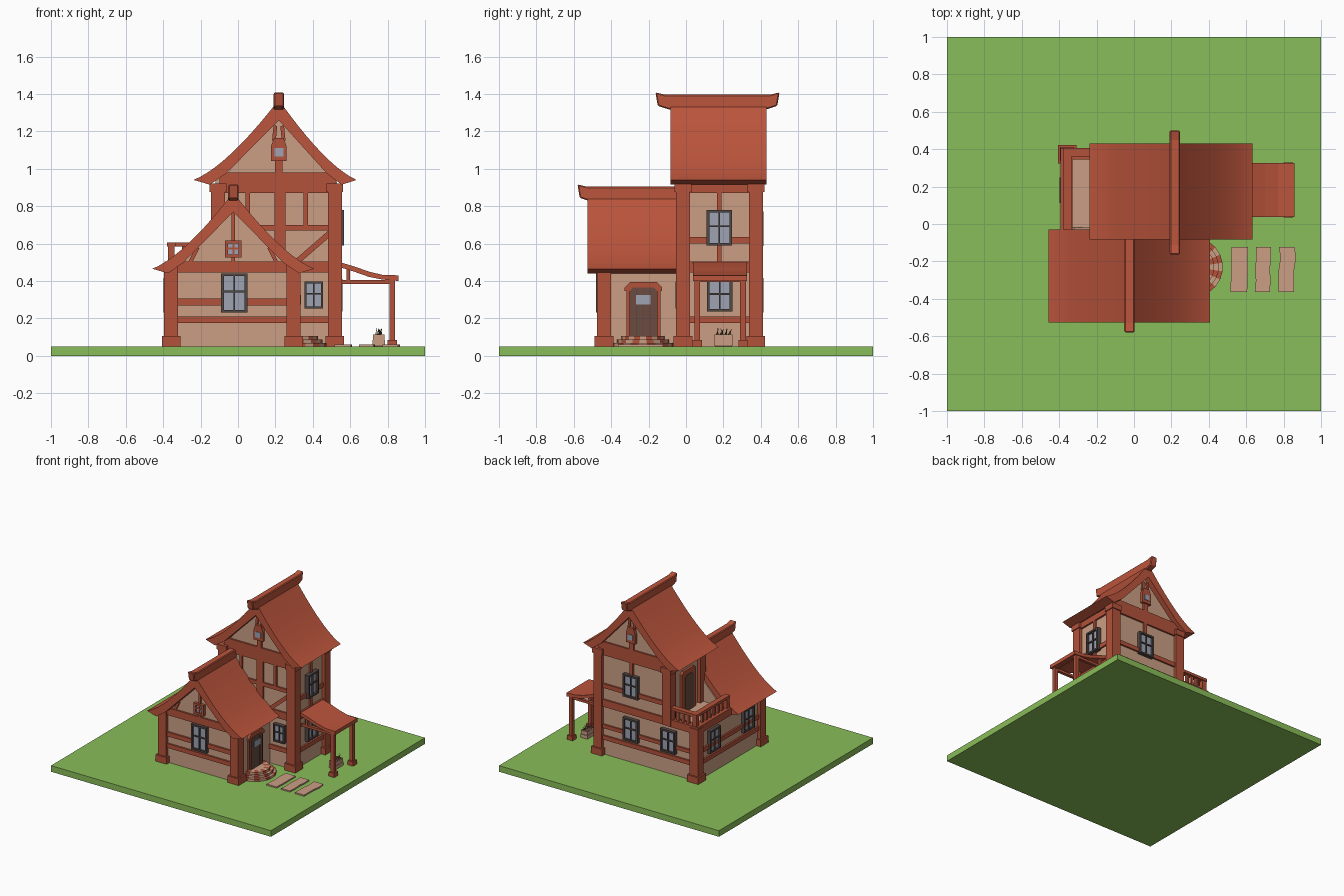
import bpy, bmesh, math, random
from mathutils import Matrix, Vector

if "Cube" in bpy.data.objects:
    bpy.data.objects.remove(bpy.data.objects["Cube"])
random.seed(3)

def material(name, c):
    m = bpy.data.materials.new(name)
    m.diffuse_color = (*c, 1)
    m.use_nodes = True
    m.node_tree.nodes["Principled BSDF"].inputs["Base Color"].default_value = m.diffuse_color
    return m

RED = material("red_timber", (0.45, 0.085, 0.043))
ROOF = material("roof_red", (0.50, 0.09, 0.045))
TAN = material("plaster", (0.60, 0.345, 0.235))
GREEN = material("grass", (0.25, 0.51, 0.10))
DARK = material("dark_frame", (0.085, 0.065, 0.06))
BROWN = material("door_brown", (0.15, 0.07, 0.05))
GLASS = material("glass", (0.34, 0.37, 0.45))
LEAF = material("plant", (0.12, 0.10, 0.03))
I = Matrix()
T = Matrix.Translation

def finish(name, bm, mat, M):
    bm.transform(M)
    bmesh.ops.recalc_face_normals(bm, faces=bm.faces)
    me = bpy.data.meshes.new(name)
    bm.to_mesh(me)
    bm.free()
    me.materials.append(mat)
    ob = bpy.data.objects.new(name, me)
    bpy.context.collection.objects.link(ob)
    return ob

def boxes(name, lst, mat, M=I):
    """Each entry is x0, x1, y0, y1, z0, z1."""
    bm = bmesh.new()
    for x0, x1, y0, y1, z0, z1 in lst:
        S = Matrix.Diagonal((x1 - x0, y1 - y0, z1 - z0, 1))
        bmesh.ops.create_cube(bm, size=1, matrix=T(((x0+x1)/2, (y0+y1)/2, (z0+z1)/2)) @ S)
    return finish(name, bm, mat, M)

def prism(name, pts, y0, y1, mat, M=I):
    """Extrude an x-z outline along y."""
    bm = bmesh.new()
    a = [bm.verts.new((x, y0, z)) for x, z in pts]
    b = [bm.verts.new((x, y1, z)) for x, z in pts]
    bm.faces.new(a)
    bm.faces.new(b[::-1])
    for i in range(len(a)):
        j = (i + 1) % len(a)
        bm.faces.new((a[i], b[i], b[j], a[j]))
    return finish(name, bm, mat, M)

def face(side, d):
    """Local frame of a wall: outward is local -y, at coordinate d."""
    ang, off = {"front": (0, (0, d, 0)), "right": (90, (d, 0, 0)),
                "back": (180, (0, d, 0)), "left": (-90, (d, 0, 0))}[side]
    return T(off) @ Matrix.Rotation(math.radians(ang), 4, 'Z')

def strips(name, M, lst, d=0.014):
    boxes(name, [(a, b, -d, 0.01, c, e) for a, b, c, e in lst], RED, M)

def brace(name, M, p, q, w=0.03):
    p, q = Vector(p), Vector(q)
    n = (q - p).orthogonal().normalized() * w / 2
    prism(name, [p + n, q + n, q - n, p - n], -0.012, 0.01, RED, M)

def window(name, M, x, z, w, h, mat=DARK, f=0.014, d=0.03):
    a, b, c, e = x - w/2, x + w/2, z - h/2, z + h/2
    boxes(name + "_frame", [(a, a+f, -d, 0.01, c, e), (b-f, b, -d, 0.01, c, e),
          (a+f, b-f, -d, 0.01, c, c+f), (a+f, b-f, -d, 0.01, e-f, e),
          (x-f/3, x+f/3, -d*.8, 0.01, c+f, e-f),
          (a+f, b-f, -d*.8, 0.01, z+h*.04-f/3, z+h*.04+f/3)], mat, M)
    boxes(name + "_glass", [(a+f, b-f, -d*.5, 0.005, c+f, e-f)], GLASS, M)

# ground and plaster walls
boxes("ground", [(-1, 1, -1, 1, 0, .05)], GREEN)
boxes("wing_walls", [(-.37, .31, -.452, .05, .05, .48)], TAN)
boxes("tower_ground_floor", [(-.37, .53, -.025, .385, .05, .48)], TAN)
boxes("tower_upper_floor", [(-.12, .53, -.025, .385, .45, .95)], TAN)

# corner posts with bases and capitals
def post(name, x, y, z0, z1, base=True):
    w = .0375
    l = [(x-w, x+w, y-w, y+w, z0, z1)]
    if base:
        l.append((x-.05, x+.05, y-.05, y+.05, .05, .105))
    if z1 > .8:
        l.append((x-.045, x+.045, y-.045, y+.045, .875, .92))
    boxes(name, l, RED)

for x, y in ((-.3575, -.438), (.2975, -.438), (-.3575, .3735)):
    post("low_corner_post", x, y, .05, .49)
for y in (-.0165, .3735):
    post("tower_right_post", .5175, y, .05, .91)
    post("tower_left_post", -.1075, y, .45, .91, False)

# horizontal beams and timber strips
WF, WR, WL = face("front", -.452), face("right", .31), face("left", -.37)
TF, TR, TB, TL = face("front", -.025), face("right", .53), face("back", .385), face("left", -.12)
strips("wing_front_timber", WF, [(-.36, .3, .445, .505), (-.36, .3, .27, .305), (-.36, .3, .175, .21)])
strips("wing_left_timber", WL, [(-.37, .45, .445, .5), (-.37, .45, .27, .305), (-.37, .45, .175, .21)])
strips("wing_right_timber", WR, [(-.44, 0, .44, .5)])
strips("tower_front_timber", TF, [(-.1, .52, .87, .98), (-.1, .52, .67, .70), (.195, .255, .5, .87),
       (.35, .375, .70, .87), (.04, .065, .70, .87), (.3, .52, .445, .505), (.3, .52, .175, .21)])
brace("tower_front_brace_right", TF, (.30, .49), (.49, .655))
brace("tower_front_brace_left", TF, (.14, .49), (-.07, .655))
strips("tower_right_timber", TR, [(0, .36, .87, .92), (0, .36, .60, .635), (0, .36, .445, .505),
       (0, .36, .175, .21), (.165, .19, .5, .6), (.165, .19, .77, .88)])
strips("tower_back_timber", TB, [(-.52, .1, .87, .98), (-.52, .1, .60, .635), (-.52, .36, .445, .505),
       (-.52, .36, .27, .3), (-.52, .36, .175, .21), (-.235, -.205, .77, .88)])
strips("tower_left_timber", TL, [(-.37, .02, .87, .92)])

# swept gable roofs
OUT = [((1-t)**2 + 2*t*(1-t)*.60, 2*t*(1-t)*.18 + t*t*1.02) for t in [i/10 for i in range(11)]]
INN = [(0, .76), (.62, .08), (.81, -.06)]

def roof(name, cx, wl, wr, z, H, y0, y1):
    pts = [(cx + s*wr, z + h*H) for s, h in OUT]
    pts += [(cx - s*wl, z + h*H) for s, h in OUT[-2::-1]]
    pts += [(cx - s*wl, z + h*H) for s, h in INN[::-1]]
    pts += [(cx + s*wr, z + h*H) for s, h in INN[1:]]
    pts = [p for i, p in enumerate(pts) if p not in pts[:i]]
    ob = prism(name, pts, y0, y1, ROOF)
    for p in ob.data.polygons:
        p.use_smooth = len(p.vertices) == 4
    ob.data.set_sharp_from_angle(angle=math.radians(30))

def ridge(name, cx, y0, y1, z):
    # ridge beam with upturned ends and softened edges
    pts = [(y0+.012, z+.02), (y0, z+.092), (y0+.05, z+.08), (y1-.05, z+.08),
           (y1, z+.092), (y1-.012, z+.02), (y1-.075, z), (y0+.075, z)]
    ob = prism(name, pts, -.0275, .0275, ROOF, T((cx, 0, 0)) @ Matrix.Rotation(math.pi/2, 4, 'Z'))
    mod = ob.modifiers.new("bevel", 'BEVEL')
    mod.width, mod.segments = .006, 1

roof("tower_roof", .218, .455, .416, .94, .42, -.083, .43)
roof("wing_roof", -.025, .432, .432, .465, .40, -.527, -.03)
ridge("tower_ridge", .218, -.163, .50, 1.316)
ridge("wing_ridge", -.025, -.58, .02, .824)
prism("tower_gables", [(-.10, .93), (.52, .93), (.218, 1.28)], -.025, .385, TAN)
prism("wing_gable", [(-.33, .47), (.28, .47), (-.025, .79)], -.452, -.02, TAN)

# gable timbers and attic windows
for nm, M, c in (("front", TF, .218), ("back", TB, -.218)):
    prism(nm + "_attic_surround", [(c-.042, 1.04), (c+.042, 1.04), (c+.042, 1.12), (c+.025, 1.165),
          (c-.025, 1.165), (c-.042, 1.12)], -.025, .01, RED, M)
    boxes(nm + "_attic_glass", [(c-.024, c+.024, -.03, 0, 1.065, 1.11)], GLASS, M)
    strips(nm + "_attic_king_post", M, [(c-.02, c+.02, .97, 1.05)])
    for s in (-1, 1):
        brace(nm + "_attic_prong", M, (c+s*.026, 1.15), (c+s*.018, 1.23), .02)
strips("wing_king_post", WF, [(-.034, -.016, .6, .79), (-.034, -.016, .49, .54)])
for s in (-1, 1):
    brace("wing_gable_brace", WF, (-.025+s*.23, .50), (-.025+s*.19, .58), .02)
window("wing_attic_window", WF, -.025, .57, .09, .09, RED, .016, .025)

# windows
window("wing_front_window", WF, -.02, .335, .14, .21)
window("tower_front_window", TF, .405, .325, .10, .145, f=.011)
window("right_upper_window", TR, .178, .685, .135, .19, d=.036)
window("right_lower_window", TR, .18, .323, .135, .175)
for n, x, z in (("upper", -.22, .68), ("lower", -.22, .323), ("side", .12, .323)):
    window("back_window_" + n, TB, x, z, .135, .185)
for y in (.26, -.18):
    window("left_window", WL, y, .323, .135, .185, d=.027)

# front door on the wing's right wall
def arch(a, b, z0, z1, c):
    return [(a, z0), (b, z0), (b, z1-c), (b-c, z1), (a+c, z1), (a, z1-c)]

prism("door_surround", arch(-.318, -.137, .05, .365, .01), -.012, .01, RED, WR)
prism("door_lintel", arch(-.328, -.127, .345, .395, .03), -.02, .01, RED, WR)
prism("door_panel", arch(-.302, -.153, .10, .365, .02), -.022, .01, BROWN, WR)
boxes("door_planks", [(-.302+.037*i-.002, -.302+.037*i+.002, -.024, 0, .1, .35) for i in range(1, 4)], DARK, WR)
boxes("door_glass", [(-.268, -.19, -.026, 0, .275, .325)], GLASS, WR)

# balcony door, deck and railing
prism("balcony_door_surround", arch(-.25, -.07, .48, .83, .02), -.02, .01, RED, TL)
prism("balcony_door", arch(-.215, -.105, .49, .79, .015), -.024, .01, BROWN, TL)
boxes("balcony_edge", [(-.392, -.33, -.03, .405, .445, .505), (-.33, -.12, .345, .405, .445, .505)], RED)
boxes("balcony_deck", [(-.34, -.1, -.02, .36, .46, .495)], TAN)
boxes("balcony_rail", [(-.38, -.335, -.03, .405, .583, .605), (-.335, -.13, .36, .405, .583, .605),
      (-.375, -.34, .365, .40, .5, .59), (-.375, -.34, -.03, .005, .5, .59)], RED)
bal = [(-.367, -.347, y-.01, y+.01, .5, .59) for y in [.05 + i*.05 for i in range(6)]]
bal += [(x-.01, x+.01, .372, .392, .5, .59) for x in (-.29, -.245, -.2, -.155)]
boxes("balcony_balusters", bal, RED)

# porch with swept lean-to roof
prism("porch_roof", [(.53, .505), (.62, .478), (.70, .45), (.77, .433), (.857, .43), (.857, .40),
      (.77, .408), (.70, .422), (.62, .45), (.53, .478)], .037, .326, ROOF)
for y in (.06, .305):
    boxes("porch_post", [(.81, .84, y-.015, y+.015, .05, .42), (.80, .85, y-.025, y+.025, .05, .085),
          (.54, .84, y-.012, y+.012, .385, .405), (.58, .60, y-.012, y+.012, .4, .46)], RED)
boxes("porch_front_beam", [(.812, .838, .045, .32, .395, .42)], RED)

# planter box with sprigs
boxes("planter", [(.72, .785, .15, .25, .055, .083), (.722, .783, .152, .248, .085, .113)], TAN)
boxes("planter_soil", [(.728, .777, .157, .243, .05, .115)], BROWN)
bm = bmesh.new()
for i in range(9):
    tilt = Matrix.Rotation(random.uniform(-.6, .6), 4, 'X') @ Matrix.Rotation(random.uniform(-.5, .5), 4, 'Y')
    M = T((random.uniform(.735, .77), .163 + i*.009, .112)) @ tilt @ T((0, 0, .016))
    bmesh.ops.create_cone(bm, segments=4, radius1=.003, radius2=.001, depth=.04, cap_ends=True, matrix=M)
finish("planter_sprigs", bm, LEAF, I)

# half-round brick steps; FLAT swaps the outline into the x-y plane, extruding up
FLAT = Matrix.Rotation(math.pi/2, 4, 'X') @ Matrix.Diagonal((1, 1, -1, 1))
UP = T((.315, -.23, 0)) @ FLAT
def polar(r, a):
    return (r*math.cos(a), r*math.sin(a))

for r, z0, z1 in ((.16, .045, .068), (.138, .066, .087), (.115, .085, .105)):
    n = 11
    ang = [-math.pi/2 + math.pi*i/n for i in range(n + 1)]
    prism("step_core", [polar(r-.04, a) for a in ang], z0, z1-.001, TAN, UP)
    for i in range(n):
        a, b = ang[i], ang[i+1]
        prism("step_brick", [polar(r-.042, a), polar(r, a), polar(r, b), polar(r-.042, b)],
              z0, z1, (RED, TAN)[i % 2], UP)

# stepping stones
for x0, x1 in ((.515, .605), (.648, .727), (.777, .86)):
    ys = [-.363 + i*.06 for i in range(5)]
    sway = [random.uniform(-.006, .006) for _ in ys]
    pts = [(x1+s, y) for s, y in zip(sway, ys)] + [(x0+s, y) for s, y in zip(sway, ys)][::-1]
    prism("stepping_stone", pts, .045, .061, TAN, FLAT)
